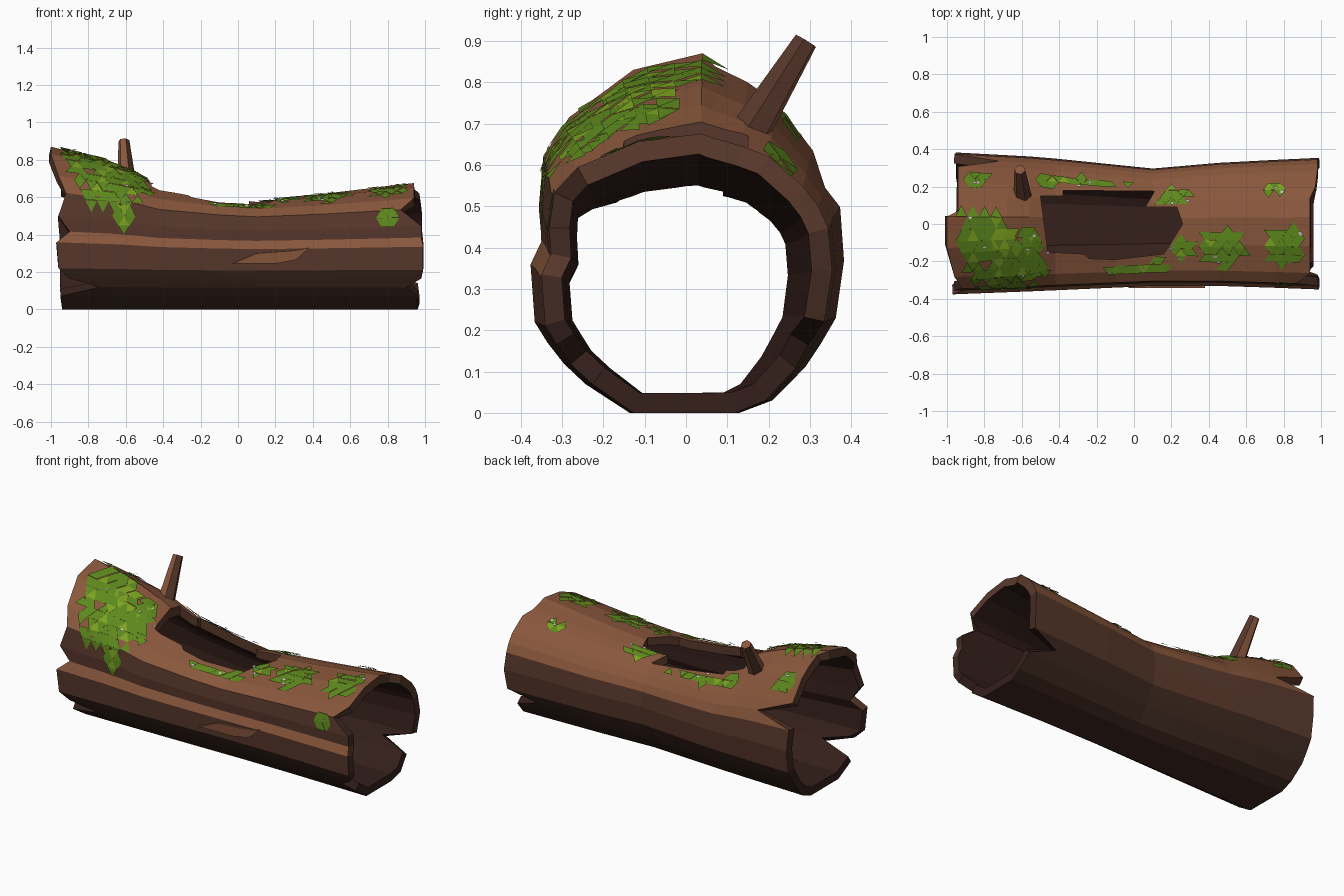
import bpy, bmesh, math, random
from mathutils import Vector
from mathutils.bvhtree import BVHTree

if "Cube" in bpy.data.objects:
    bpy.data.objects.remove(bpy.data.objects["Cube"])

random.seed(4)

def material(name, rgb):
    m = bpy.data.materials.new(name)
    m.diffuse_color = (*rgb, 1)
    m.use_nodes = True
    m.node_tree.nodes["Principled BSDF"].inputs["Base Color"].default_value = m.diffuse_color
    return m

BARK = [material("bark_light", (0.25, 0.095, 0.045)),
        material("bark_mid", (0.10, 0.040, 0.025)),
        material("bark_dark", (0.055, 0.024, 0.016)),
        material("hollow", (0.035, 0.014, 0.011))]
MOSS = [material("moss", (0.11, 0.25, 0.012)), material("moss_bright", (0.20, 0.36, 0.015))]
LICHEN = [material("lichen", (0.5, 0.5, 0.48))]

def make(name, verts, faces, mats, index=None):
    me = bpy.data.meshes.new(name)
    me.from_pydata(verts, [], faces)
    for m in mats:
        me.materials.append(m)
    for i, p in enumerate(me.polygons):
        p.material_index = index[i] if index else 0
    ob = bpy.data.objects.new(name, me)
    bpy.context.collection.objects.link(ob)
    return ob

def apply(ob, kind, **settings):
    mod = ob.modifiers.new(kind, kind)
    for k, v in settings.items():
        setattr(mod, k, v)
    bpy.context.view_layer.objects.active = ob
    bpy.ops.object.modifier_apply(modifier=mod.name)

def lerp(table, x):
    for (a, va), (b, vb) in zip(table, table[1:]):
        if x <= b:
            return va + (vb - va) * (x - a) / (b - a)
    return table[-1][1]

# Hollow log: cross-section columns (y, z, left end x, right end x); ends are ragged
COLS = [(.13, 0, -.94, .96), (.21, .03, -.94, .97), (.29, .11, -.95, .96), (.33, .17, -.95, .80),
        (.365, .23, -.95, .98), (.385, .37, -.95, .99), (.375, .5, -.96, .98), (.35, .57, -.72, .98),
        (.31, .64, -.94, .98), (.22, .76, -.94, .97), (.15, .81, -.94, .94), (.07, .85, -.94, .94),
        (.04, .87, -1, .94), (-.13, .83, -1, .94), (-.29, .72, -.96, .94), (-.355, .63, -.92, .87),
        (-.365, .5, -.96, .98), (-.36, .42, -.90, .98), (-.385, .36, -.97, .99), (-.375, .22, -.96, .99),
        (-.345, .17, -.91, .98), (-.31, .12, -.74, .90), (-.25, .07, -.95, .96), (-.14, 0, -.94, .96)]
HEIGHT = [(-1, 1), (-.8, .955), (-.6, .88), (-.42, .77), (-.1, .70), (.1, .675), (.45, .71), (1, .785)]
BACK = [(-1, 1), (-.5, .93), (.1, .77), (.5, .86), (1, .92)]
FRONT = [(-1, .98), (-.5, .93), (.1, .86), (.5, .86), (1, .91)]
STATIONS = [-.68, -.56, -.42, -.1, .1, .45, .76]

def on_log(x, y, z):
    return (x, y * lerp(BACK if y > 0 else FRONT, x),
            z * (1 + (lerp(HEIGHT, x) - 1) * (z / .87) ** 1.3))

n, rings = len(COLS), len(STATIONS) + 2
verts = [on_log(x, y, z) for y, z, xl, xr in COLS for x in [xl] + STATIONS + [xr]]
faces, tone = [], []
for c in range(n):
    d = (c + 1) % n
    zm = (COLS[c][1] + COLS[d][1]) / 2
    t = 0 if 6 <= c < 15 or c == 17 else (1 if zm > .2 else 2)
    for i in range(rings - 1):
        faces.append((c * rings + i, d * rings + i, d * rings + i + 1, c * rings + i + 1))
        tone.append(t)
log = make("hollow_log", verts, faces, BARK, tone)
apply(log, 'SOLIDIFY', thickness=.05, offset=-1, material_offset=3, material_offset_rim=1)

# Ragged opening in the top
HOLE = [(-.5, .15), (-.46, -.15), (-.27, -.16), (-.24, -.185), (-.1, -.19), (.16, -.16), (.26, 0),
        (.23, .09), (.06, .09), (.11, .175), (-.38, .18), (-.38, .15)]
k = len(HOLE)
cut = make("opening_cutter", [(x, y, z) for z in (.39, 1.1) for x, y in HOLE],
           [tuple(range(k))[::-1], tuple(range(k, 2 * k))] +
           [(i, (i + 1) % k, (i + 1) % k + k, i + k) for i in range(k)], BARK, [1] * (k + 2))
apply(log, 'BOOLEAN', operation='DIFFERENCE', solver='EXACT', object=cut)
cut.hide_render = True
bpy.data.objects.remove(cut)

bm = bmesh.new()
bm.from_mesh(log.data)
tree = BVHTree.FromBMesh(bm)
bm.free()

# Broken branch stub: tapered six-sided prism
a, b = Vector((-.595, .155, .68)), Vector((-.61, .29, .90))
axis = (b - a).normalized()
u = axis.orthogonal().normalized()
w = axis.cross(u)
ring = lambda c, r: [c + r * (math.cos(t * math.pi / 3) * u + math.sin(t * math.pi / 3) * w) for t in range(6)]
make("branch_stub", ring(a, .05) + ring(b, .03),
     [tuple(range(6))[::-1], tuple(range(6, 12))] +
     [(i, (i + 1) % 6, (i + 1) % 6 + 6, i + 6) for i in range(6)], BARK, [1, 0] + [0, 1, 0, 0, 1, 1])

# Raised bark splinter on the front
SPLINTER = [(-.03, .245), (.2, .245), (.31, .265), (.38, .33), (.3, .315), (.1, .3)]
pts = []
for x, z in SPLINTER:
    p = tree.ray_cast(Vector((x, -1, z)), Vector((0, 1, 0)))[0]
    pts.append(p + Vector((0, -.012, 0)))
splinter = make("bark_splinter", pts, [tuple(range(6))], BARK)
apply(splinter, 'SOLIDIFY', thickness=.02, offset=-1)

def surface(x, deg, lift):
    """Point on the outer bark at an angle from straight up (negative = front)."""
    t = math.radians(deg)
    out = Vector((0, math.sin(t), math.cos(t)))
    hit = tree.ray_cast(Vector((x, 0, .3)) + out, -out, .82)
    if hit[0] is None or hit[1].dot(out) < .3:
        return None, out
    return hit[0] + out * lift, out

# Moss patches (x, angle, x radius, angle radius) filled from a triangle lattice
PATCHES = [(-.83, -10, .17, 20), (-.66, -30, .18, 28), (-.52, -20, .10, 18), (-.28, 36, .24, 9),
           (.2, 27, .11, 9), (.02, -40, .2, 10), (.25, -24, .08, 12), (.47, -22, .12, 19),
           (.82, -19, .12, 17), (-.85, 30, .08, 8), (.75, 30, .06, 6), (-.61, -60, .06, 9), (.8, -60, .06, 8)]
mv, mf, mi = [], [], []
SX, SA = .062, 7.0
for px, pa, rx, ra in PATCHES:
    ni, nj = int(rx / SX) + 2, int(ra / SA) + 2
    for j in range(-nj, nj + 1):
        for i in range(-ni, ni + 1):
            x, g = px + (i + .5 * (j % 2)) * SX, pa + j * SA
            up = [(x, g), (x + SX, g), (x + SX / 2, g + SA)]
            down = [(x, g), (x + SX / 2, g - SA), (x + SX, g)]
            for tri in (up, down):
                cx, cg = sum(p[0] for p in tri) / 3, sum(p[1] for p in tri) / 3
                e = math.hypot((cx - px) / rx, (cg - pa) / ra)
                if e > 1 + random.uniform(-.3, .2) or min(p[0] for p in tri) < -.98:
                    continue
                lift = random.uniform(.006, .012)
                q = [surface(p[0], p[1], lift)[0] for p in tri]
                if None in q:
                    continue
                s = len(mv)
                mv += q
                mf.append((s, s + 2, s + 1) if (q[1] - q[0]).cross(q[2] - q[0]).z < 0 else (s, s + 1, s + 2))
                mi.append(1 if random.random() < .12 else 0)
make("moss", mv, mf, MOSS, mi)

# Pale lichen flecks
lv, lf = [], []
for px, pa, rx, ra in PATCHES[:11]:
    for _ in range(2):
        p, out = surface(px + random.uniform(-rx, rx) * .8, pa + random.uniform(-ra, ra) * .8, .016)
        if p is None:
            continue
        side = Vector((1, 0, 0))
        tan = out.cross(side)
        s = len(lv)
        lv += [p + .011 * (math.cos(t * math.pi / 3) * side - math.sin(t * math.pi / 3) * tan * .8) for t in range(6)]
        lf.append(tuple(range(s + 5, s - 1, -1)))
make("lichen", lv, lf, LICHEN)
